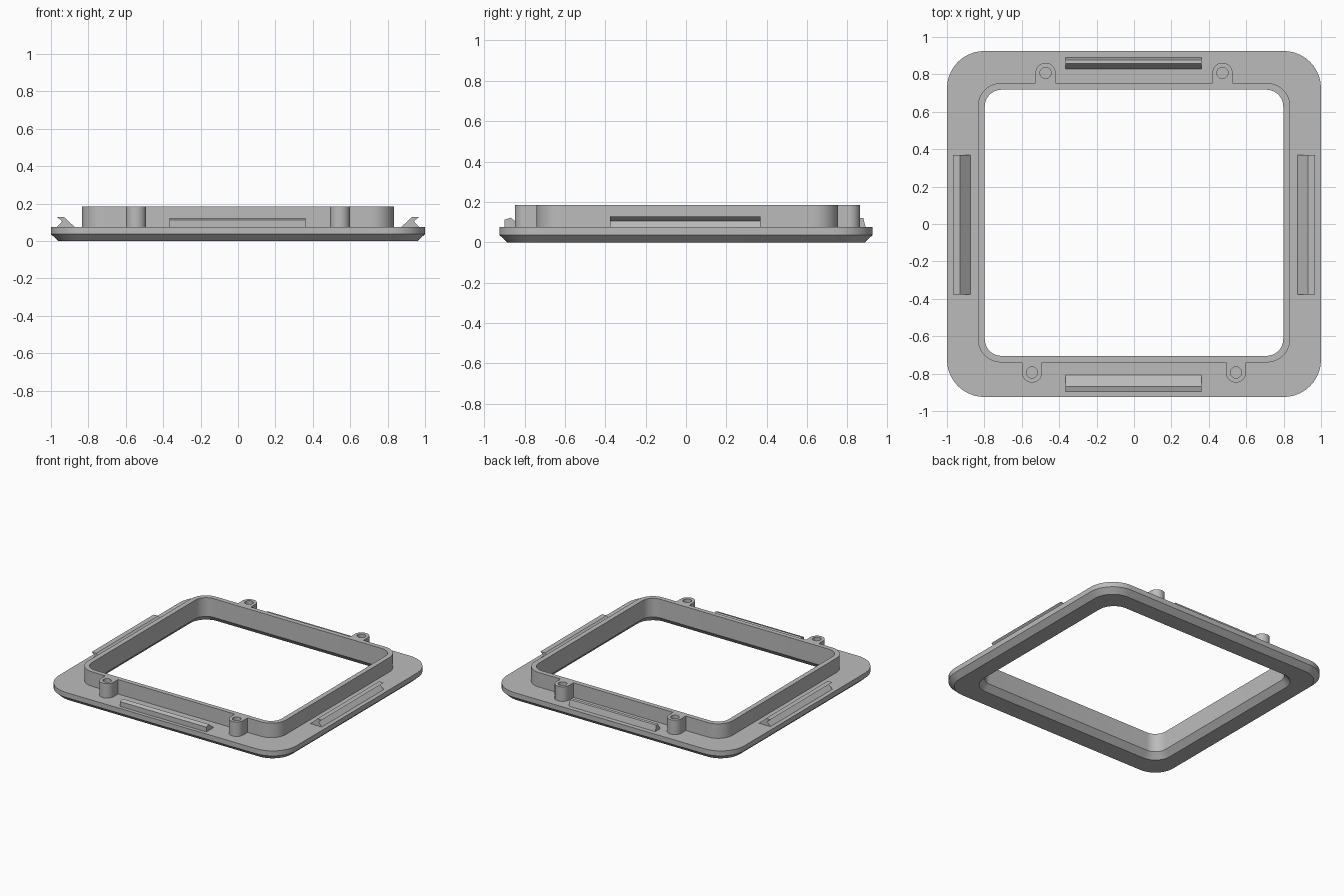
import bpy, bmesh
from math import sin, cos, pi, radians
from mathutils import Vector

if "Cube" in bpy.data.objects:
    bpy.data.objects.remove(bpy.data.objects["Cube"])

GREY = (0.5, 0.5, 0.5, 1)
mat = bpy.data.materials.new("plastic_grey")
mat.use_nodes = True
mat.diffuse_color = GREY
mat.node_tree.nodes["Principled BSDF"].inputs["Base Color"].default_value = GREY

PLATE_TOP, WALL_TOP = 0.075, 0.185


def loft(name, rings, closed=False):
    """Skin a list of equal-length point rings; cap the ends unless closed."""
    bm = bmesh.new()
    loops = [[bm.verts.new(p) for p in ring] for ring in rings]
    pairs = list(zip(loops, loops[1:]))
    if closed:
        pairs.append((loops[-1], loops[0]))
    else:
        bm.faces.new(loops[0])
        bm.faces.new(loops[-1])
    n = len(loops[0])
    for a, b in pairs:
        for i in range(n):
            j = (i + 1) % n
            bm.faces.new((a[i], a[j], b[j], b[i]))
    bmesh.ops.recalc_face_normals(bm, faces=bm.faces)
    mesh = bpy.data.meshes.new(name)
    bm.to_mesh(mesh)
    bm.free()
    mesh.materials.append(mat)
    obj = bpy.data.objects.new(name, mesh)
    bpy.context.collection.objects.link(obj)
    bpy.ops.object.select_all(action="DESELECT")
    obj.select_set(True)
    bpy.context.view_layer.objects.active = obj
    bpy.ops.object.shade_smooth_by_angle(angle=radians(30))
    return obj


def rounded_rect(hx, y0, y1, r, z, steps=10):
    points = []
    corners = ((hx - r, y1 - r), (r - hx, y1 - r), (r - hx, y0 + r), (hx - r, y0 + r))
    for k, (cx, cy) in enumerate(corners):
        for s in range(steps + 1):
            a = (k + s / steps) * pi / 2
            points.append((cx + r * cos(a), cy + r * sin(a), z))
    return points


# Bezel: chamfered plate with a raised wall around the opening
wall = (0.835, -0.74, 0.754, 0.125)
opening = (0.798, -0.705, 0.718, 0.09)
loft("bezel_frame", [
    rounded_rect(0.96, -0.885, 0.885, 0.16, 0),
    rounded_rect(1.0, -0.925, 0.925, 0.2, 0.037),
    rounded_rect(1.0, -0.925, 0.925, 0.2, PLATE_TOP),
    rounded_rect(*wall, PLATE_TOP),
    rounded_rect(*wall, WALL_TOP),
    rounded_rect(*opening, WALL_TOP),
    rounded_rect(*opening, 0.043),
    rounded_rect(0.838, -0.745, 0.758, 0.13, 0),
], closed=True)


# Screw bosses: round outside, square where they meet the wall
def boss(name, x, y, side, r=0.054, hole=0.03, count=32):
    def ring(radius, z, squared):
        points = []
        for i in range(count):
            a = 2 * pi * i / count
            c, s = cos(a), sin(a)
            k = radius / max(abs(c), abs(s)) if squared and s < 0 else radius
            points.append((x + k * c, y + side * k * s, z))
        return points
    loft(name, [ring(r, PLATE_TOP, True), ring(r, WALL_TOP, True),
                ring(hole, WALL_TOP, False), ring(hole, PLATE_TOP + 0.01, False)])


for label, sx in (("left", 1), ("right", -1)):
    boss("back_boss_" + label, sx * 0.473, 0.808, 1)
    boss("front_boss_" + label, sx * 0.545, -0.794, -1)


# Snap clips: a profile (distance from centre, height) swept along the edge
def clip(name, profile, direction, start, end):
    out = Vector(direction)
    along = Vector((abs(out.y), abs(out.x), 0))
    loft(name, [[out * d + along * t + Vector((0, 0, z)) for d, z in profile]
                for t in (start, end)])


notched = [(0.873, PLATE_TOP), (0.93, 0.128), (0.968, 0.128), (0.94, 0.106), (0.968, PLATE_TOP)]
clip("left_clip", notched, (1, 0, 0), -0.376, 0.368)
clip("right_clip", notched, (-1, 0, 0), -0.376, 0.368)
clip("front_clip", [(0.808, PLATE_TOP), (0.868, 0.122), (0.898, 0.112), (0.898, PLATE_TOP)],
     (0, -1, 0), -0.365, 0.362)
clip("back_clip", [(0.829, PLATE_TOP), (0.858, 0.122), (0.878, 0.12), (0.89, PLATE_TOP)],
     (0, 1, 0), -0.365, 0.362)
